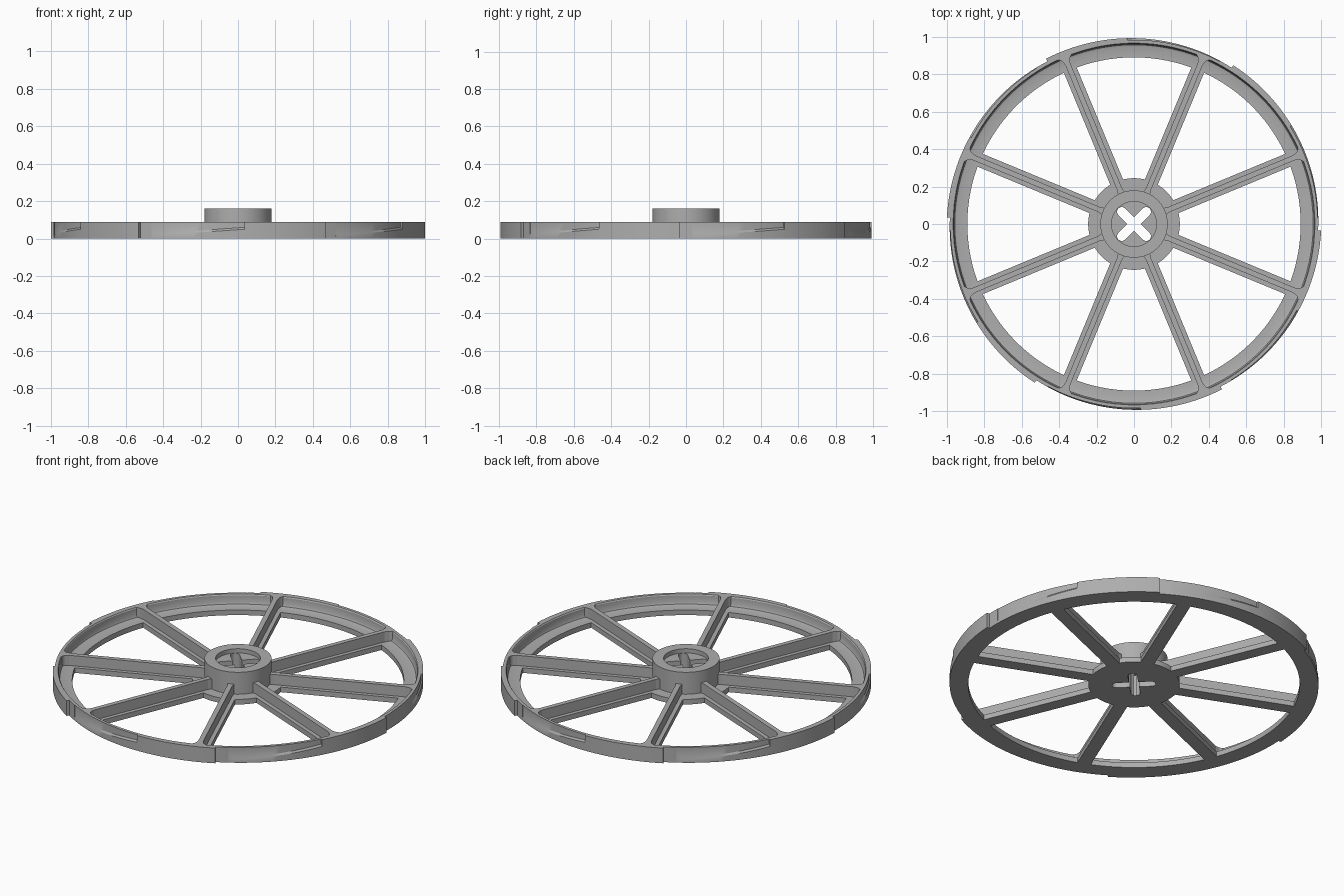
import bpy, bmesh
from math import radians, cos, sin, pi

cube = bpy.data.objects.get("Cube")
if cube:
    bpy.data.objects.remove(cube, do_unlink=True)

grey = bpy.data.materials.new("plain_grey")
grey.use_nodes = True
colour = (0.42, 0.42, 0.42, 1)
grey.diffuse_color = colour
grey.node_tree.nodes["Principled BSDF"].inputs["Base Color"].default_value = colour

RIM_H = 0.09
PLATE = 0.03


def finish(bm, name, smooth=True):
    bmesh.ops.recalc_face_normals(bm, faces=bm.faces)
    mesh = bpy.data.meshes.new(name)
    bm.to_mesh(mesh)
    bm.free()
    mesh.materials.append(grey)
    obj = bpy.data.objects.new(name, mesh)
    bpy.context.collection.objects.link(obj)
    if smooth:
        bpy.ops.object.select_all(action='DESELECT')
        obj.select_set(True)
        bpy.context.view_layer.objects.active = obj
        bpy.ops.object.shade_smooth_by_angle(angle=radians(30))
    return obj


def loft(angles, profile, name):
    """Closed ring whose (radius, z) section may change with the angle."""
    bm = bmesh.new()
    rings = []
    for a in angles:
        t = radians(a)
        rings.append([bm.verts.new((r * cos(t), r * sin(t), z)) for r, z in profile(a)])
    for i, ring in enumerate(rings):
        nxt = rings[(i + 1) % len(rings)]
        for j in range(len(ring)):
            k = (j + 1) % len(ring)
            bm.faces.new((ring[j], ring[k], nxt[k], nxt[j]))
    return finish(bm, name)


def prism(bm, outline, z0, z1):
    base = bm.faces.new([bm.verts.new((x, y, z0)) for x, y in outline])
    top = bmesh.ops.extrude_face_region(bm, geom=[base])["geom"]
    bmesh.ops.translate(bm, vec=(0, 0, z1 - z0),
                        verts=[v for v in top if isinstance(v, bmesh.types.BMVert)])


# Rim: six sawtooth sectors, each with a climbing ledge in the outer wall
FIRST, SECTOR = -122, 60
SLOT_A, SLOT_B = 4, 34


def rim_section(a):
    u = (a - FIRST) % SECTOR
    r = 0.984 + 0.016 * u / SECTOR
    f = min(max((u - SLOT_A) / (SLOT_B - SLOT_A), 0), 1)
    z = 0.014 + 0.036 * f
    cut = 0.003 + 0.006 * f if SLOT_A < u < SLOT_B else 0
    return [(0.89, 0), (r, 0), (r, z), (r - cut, z + 0.01), (r - cut, RIM_H),
            (0.966, RIM_H), (0.962, RIM_H - 0.006), (0.962, PLATE + 0.014),
            (0.957, PLATE + 0.004), (0.945, PLATE), (0.89, PLATE)]


eps = 0.02
steps = [0] + list(range(2, SECTOR, 2)) + [SECTOR - eps]
steps += [SLOT_A + eps, SLOT_B - eps]
rim_angles = [FIRST + SECTOR * k + u for k in range(6) for u in sorted(steps)]
loft(rim_angles, rim_section, "rim")

# Spokes: flat strip with a thin upright rib flared where it meets the rim
strip = [(0.2, -0.037), (0.93, -0.037), (0.93, 0.037), (0.2, 0.037)]
half = [(0.165, 0.022), (0.2, 0.014), (0.925, 0.014), (0.95, 0.022), (0.968, 0.042)]
rib = half + [(x, -y) for x, y in reversed(half)]
for i in range(8):
    bm = bmesh.new()
    prism(bm, strip, 0, PLATE)
    prism(bm, rib, PLATE - 0.01, RIM_H)
    spoke = finish(bm, f"spoke_{i + 1}", smooth=False)
    spoke.rotation_euler.z = radians(22.5 + 45 * i)

# Hub: base disc, raised barrel and a shallow recess, turned from one profile
hub_profile = [(0, 0), (0.245, 0), (0.245, PLATE), (0.18, PLATE), (0.18, 0.16),
               (0.12, 0.16), (0.12, 0.135), (0, 0.135)]
bm = bmesh.new()
verts = [bm.verts.new((r, 0, z)) for r, z in hub_profile]
edges = [bm.edges.new(pair) for pair in zip(verts, verts[1:])]
bmesh.ops.spin(bm, geom=verts + edges, cent=(0, 0, 0), axis=(0, 0, 1),
               angle=2 * pi, steps=64, use_merge=False)
bmesh.ops.remove_doubles(bm, verts=bm.verts, dist=1e-4)
hub = finish(bm, "hub")

# Cross-shaped axle hole with rounded arm ends, cut through the hub
W, L = 0.025, 0.093
arm = [(L + W * cos(t), W * sin(t)) for t in [-pi / 2 + pi * i / 8 for i in range(9)]]
slot = arm + [(-x, -y) for x, y in arm]
for turn in (45, 135):
    bm = bmesh.new()
    prism(bm, slot, -0.1, 0.3)
    cutter = finish(bm, f"axle_slot_cutter_{turn}", smooth=False)
    cutter.rotation_euler.z = radians(turn)
    cutter.hide_render = True
    cutter.hide_set(True)
    cut = hub.modifiers.new("axle_slot", 'BOOLEAN')
    cut.operation = 'DIFFERENCE'
    cut.solver = 'EXACT'
    cut.object = cutter
